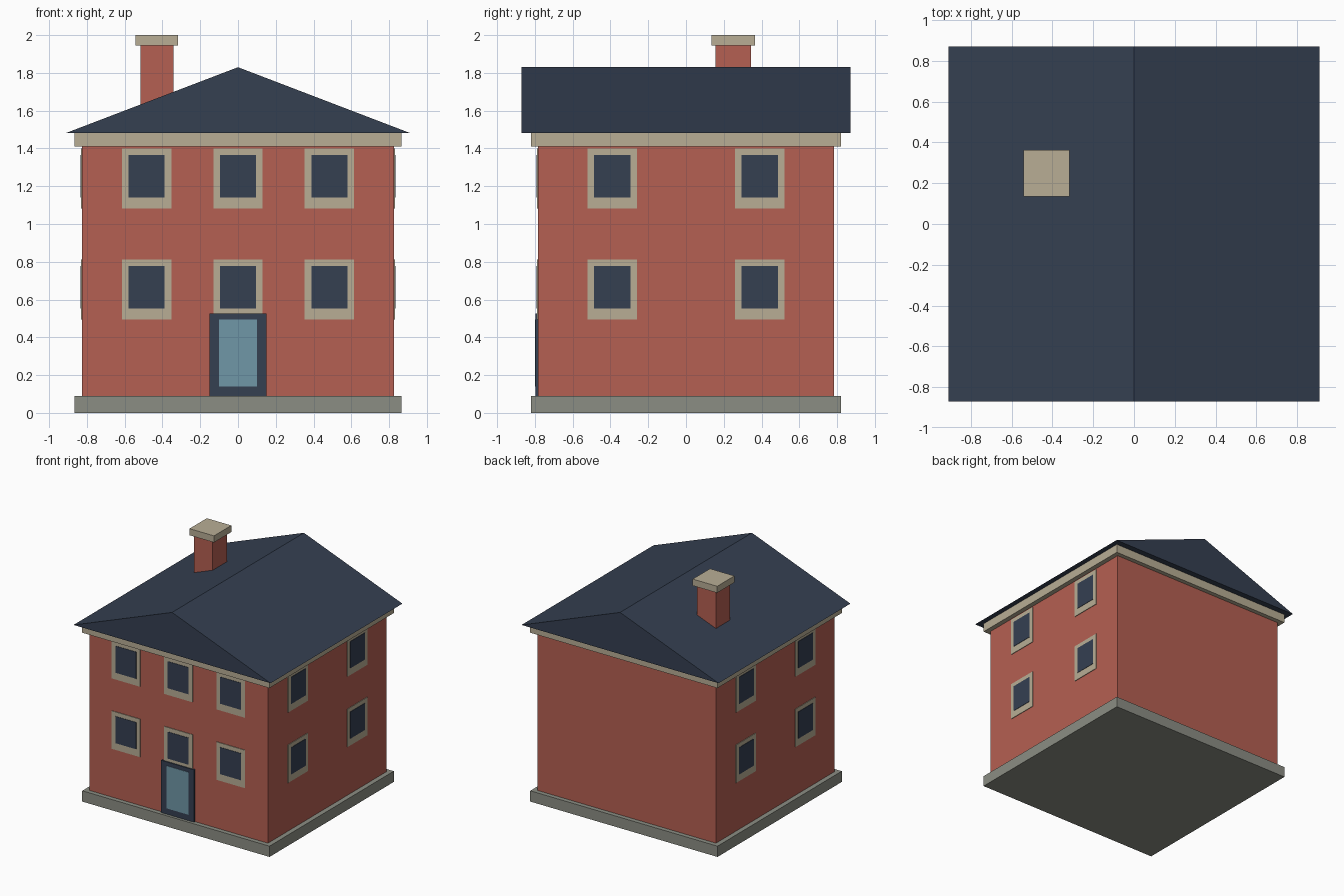
import bpy
import bmesh
from mathutils import Matrix, Vector

cube = bpy.data.objects.get("Cube")
if cube:
    bpy.data.objects.remove(cube, do_unlink=True)


def material(name, r, g, b):
    m = bpy.data.materials.new(name)
    m.use_nodes = True
    m.diffuse_color = (r, g, b, 1)
    m.node_tree.nodes["Principled BSDF"].inputs["Base Color"].default_value = (r, g, b, 1)
    return m


BRICK = material("red brick", 0.46, 0.115, 0.085)
TRIM = material("cream trim", 0.48, 0.42, 0.30)
STONE = material("grey stone", 0.26, 0.27, 0.23)
NAVY = material("dark slate blue", 0.035, 0.05, 0.083)
GLASS = material("pale blue glass", 0.16, 0.31, 0.39)


def add_object(name, bm, mat):
    bmesh.ops.recalc_face_normals(bm, faces=bm.faces)
    mesh = bpy.data.meshes.new(name)
    bm.to_mesh(mesh)
    bm.free()
    mesh.materials.append(mat)
    obj = bpy.data.objects.new(name, mesh)
    bpy.context.collection.objects.link(obj)
    return obj


def box(name, mat, x, y, z):
    """Box from (low, high) ranges along each axis."""
    size = Vector([r[1] - r[0] for r in (x, y, z)])
    centre = Vector([(r[0] + r[1]) / 2 for r in (x, y, z)])
    bm = bmesh.new()
    bmesh.ops.create_cube(bm, size=1, matrix=Matrix.Translation(centre) @ Matrix.Diagonal(size.to_4d()))
    return add_object(name, bm, mat)


WALL_X, WALL_Y = 0.825, 0.783


def plate(name, mat, side, centre, width, z, depth):
    """Thin panel on the front, left or right wall."""
    span = (centre - width / 2, centre + width / 2)
    if side == "front":
        return box(name, mat, span, (-WALL_Y - depth, -WALL_Y), z)
    out = (WALL_X, WALL_X + depth) if side == "left" else (-WALL_X - depth, -WALL_X)
    return box(name, mat, out, span, z)


# Body, stacked from the ground up
box("foundation", STONE, (-0.865, 0.865), (-0.82, 0.82), (0, 0.09))
box("walls", BRICK, (-WALL_X, WALL_X), (-WALL_Y, WALL_Y), (0.09, 1.41))
box("cornice", TRIM, (-0.865, 0.865), (-0.82, 0.82), (1.41, 1.482))

# Gabled roof, a triangle drawn out along y
bm = bmesh.new()
gable = bm.faces.new([bm.verts.new((x, -0.87, z)) for x, z in ((-0.91, 1.482), (0.91, 1.482), (0, 1.83))])
ridge = bmesh.ops.extrude_face_region(bm, geom=[gable], use_keep_orig=True)
bmesh.ops.translate(bm, vec=(0, 1.74, 0), verts=[v for v in ridge["geom"] if isinstance(v, bmesh.types.BMVert)])
add_object("roof", bm, NAVY)

# Chimney
box("chimney", BRICK, (-0.517, -0.342), (0.155, 0.343), (1.5, 1.945))
box("chimney_cap", TRIM, (-0.543, -0.317), (0.136, 0.364), (1.945, 2))

# Windows on two floors; the back wall is blank
columns = {"front": (-0.484, 0, 0.484), "left": (-0.391, 0.391), "right": (-0.391, 0.391)}
for side, centres in columns.items():
    for floor, sill in (("lower", 0.495), ("upper", 1.083)):
        for i, c in enumerate(centres, 1):
            label = f"{side}_{floor}_window_{i}"
            plate(label + "_frame", TRIM, side, c, 0.262, (sill, sill + 0.317), 0.005)
            plate(label + "_pane", NAVY, side, c, 0.192, (sill + 0.058, sill + 0.282), 0.008)

# Front door with a glazed panel
plate("door", NAVY, "front", 0, 0.304, (0.09, 0.527), 0.014)
plate("door_glass", GLASS, "front", 0, 0.202, (0.14, 0.495), 0.017)
